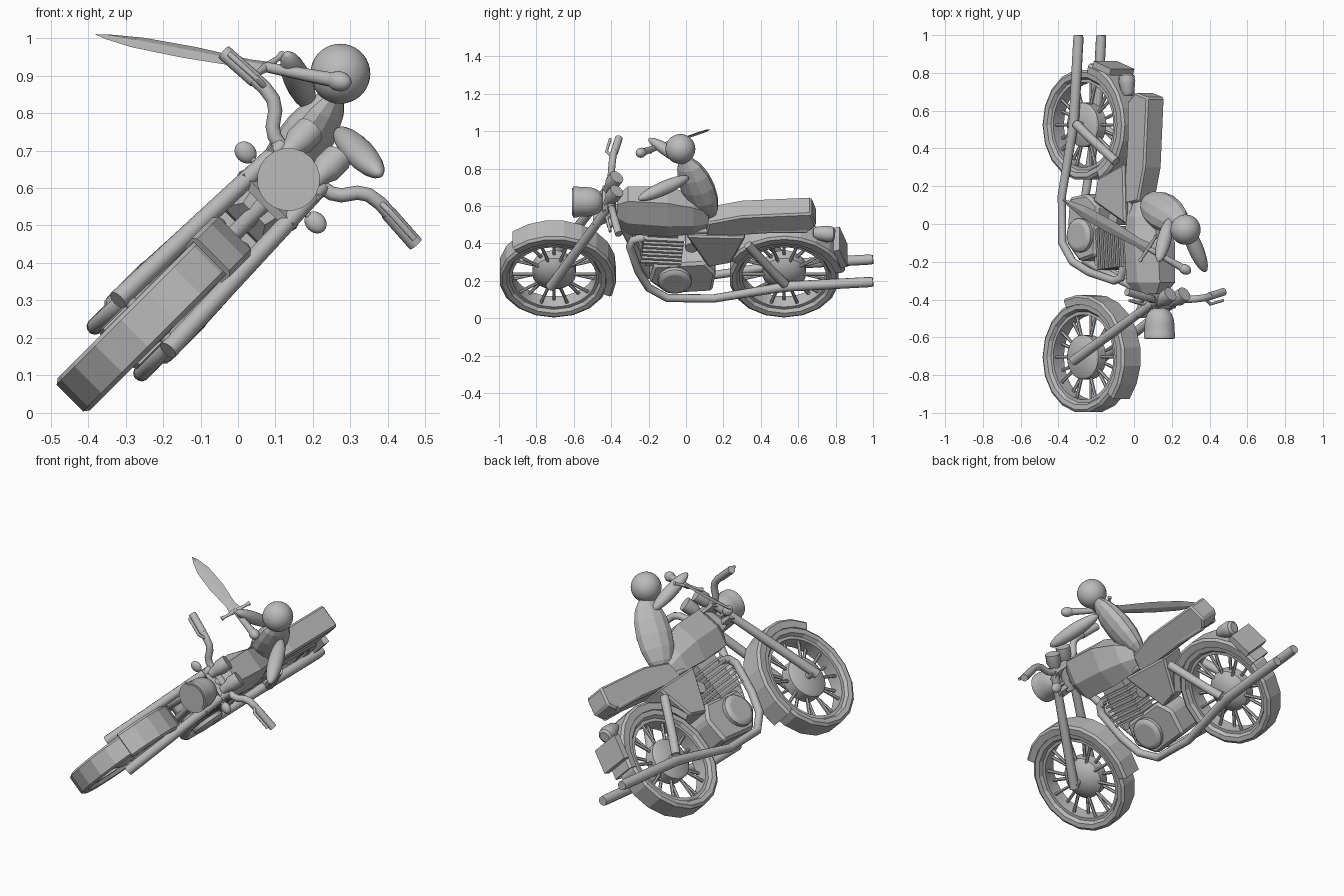
import bpy, bmesh
from math import sin, cos, radians, pi
from mathutils import Vector, Matrix

cube = bpy.data.objects.get("Cube")
if cube:
    bpy.data.objects.remove(cube)

grey = bpy.data.materials.new("plain_grey")
grey.use_nodes = True
grey.diffuse_color = (0.5, 0.5, 0.5, 1)
grey.node_tree.nodes["Principled BSDF"].inputs["Base Color"].default_value = (0.5, 0.5, 0.5, 1)

# The bike is built upright (x sideways, y back, z up), then leaned to its left
LEAN = Matrix.Translation((-0.445, 0, 0.043)) @ Matrix.Rotation(radians(45), 4, 'Y')
UPRIGHT = Matrix.Identity(4)


def finish(name, mesh, frame, smooth=False):
    ob = bpy.data.objects.new(name, mesh)
    bpy.context.collection.objects.link(ob)
    mesh.materials.clear()
    mesh.materials.append(grey)
    ob.matrix_world = frame
    if smooth:
        bpy.ops.object.select_all(action='DESELECT')
        ob.select_set(True)
        bpy.context.view_layer.objects.active = ob
        bpy.ops.object.shade_smooth_by_angle(angle=radians(40))
    return ob


def from_bm(name, bm, frame=LEAN, smooth=False):
    bmesh.ops.recalc_face_normals(bm, faces=bm.faces)
    mesh = bpy.data.meshes.new(name)
    bm.to_mesh(mesh)
    bm.free()
    return finish(name, mesh, frame, smooth)


def loft(name, rings, loop=False, frame=LEAN, smooth=False):
    """Skin closed rings of points."""
    bm = bmesh.new()
    vs = [[bm.verts.new(p) for p in ring] for ring in rings]
    pairs = list(zip(vs, vs[1:])) + ([(vs[-1], vs[0])] if loop else [])
    for a, b in pairs:
        for i in range(len(a)):
            j = (i + 1) % len(a)
            bm.faces.new((a[i], a[j], b[j], b[i]))
    if not loop:
        bm.faces.new(vs[0])
        bm.faces.new(vs[-1])
    return from_bm(name, bm, frame, smooth)


def revolve(name, section, y, z, segs, start=0, end=360, smooth=False):
    """Turn an (x, radius) section about a sideways axle; angle 0 is up, positive is back."""
    full = end - start == 360
    angles = [radians(start + (end - start) * i / segs) for i in range(segs if full else segs + 1)]
    rings = [[(x, y + r * sin(a), z + r * cos(a)) for x, r in section] for a in angles]
    return loft(name, rings, loop=full, smooth=smooth)


def tube(name, pts, radius, frame=LEAN, scales=None, res=4):
    cu = bpy.data.curves.new(name, 'CURVE')
    cu.dimensions = '3D'
    cu.bevel_depth, cu.bevel_resolution, cu.use_fill_caps = radius, res, True
    sp = cu.splines.new('POLY')
    sp.points.add(len(pts) - 1)
    for i, (p, q) in enumerate(zip(sp.points, pts)):
        p.co = (*q, 1)
        p.radius = scales[i] if scales else 1
    tmp = bpy.data.objects.new(name + "_path", cu)
    bpy.context.collection.objects.link(tmp)
    bpy.context.view_layer.update()
    mesh = bpy.data.meshes.new_from_object(tmp.evaluated_get(bpy.context.evaluated_depsgraph_get()))
    bpy.data.objects.remove(tmp)
    return finish(name, mesh, frame, True)


def pair(name, pts, radius, scales=None, res=4):
    for side, s in (("left", 1), ("right", -1)):
        tube(f"{side}_{name}", [(s * x, y, z) for x, y, z in pts], radius, scales=scales, res=res)


def box(name, size, loc, tilt=0):
    bm = bmesh.new()
    m = Matrix.Translation(loc) @ Matrix.Rotation(radians(tilt), 4, 'X') @ Matrix.Diagonal((*size, 1))
    bmesh.ops.create_cube(bm, size=1, matrix=m)
    return from_bm(name, bm)


def prism(name, profile, half, bevel):
    ob = loft(name, [[(x, y, z) for y, z in profile] for x in (-half, half)])
    mod = ob.modifiers.new("Bevel", 'BEVEL')
    mod.width, mod.segments = bevel, 1
    return ob


def ellipsoid(name, a, b, rx, ry, frame=LEAN, segs=16, smooth=True):
    """Ellipsoid whose long axis runs from a to b."""
    a, b = Vector(a), Vector(b)
    bm = bmesh.new()
    m = (Matrix.Translation((a + b) / 2) @ (b - a).to_track_quat('Z', 'Y').to_matrix().to_4x4()
         @ Matrix.Diagonal((rx, ry, (b - a).length / 2, 1)))
    bmesh.ops.create_uvsphere(bm, u_segments=segs, v_segments=segs // 2 + 2, radius=1, matrix=m)
    return from_bm(name, bm, frame, smooth)


# Wheels: tyre, rim, hub and spokes
AXLE = 0.29
TYRE = [(-.035, .24), (-.058, .255), (-.061, .28), (-.05, .295),
        (.05, .295), (.061, .28), (.058, .255), (.035, .24)]
RIM = [(-.04, .225), (-.04, .248), (.04, .248), (.04, .225)]
HUB = [(-.055, .001), (-.055, .105), (-.045, .117), (.015, .117), (.04, .09), (.06, .045), (.065, .001)]
for end, y in (("front", -.705), ("rear", .525)):
    revolve(f"{end}_tyre", TYRE, y, AXLE, 18)
    revolve(f"{end}_rim", RIM, y, AXLE, 36, smooth=True)
    revolve(f"{end}_hub", HUB, y, AXLE, 32, smooth=True)
    tube(f"{end}_axle", [(-.105, y, AXLE), (.105, y, AXLE)], .018)
    for i in range(20):
        a = 2 * pi * i / 20
        x = .018 if i % 2 else -.018
        tube(f"{end}_spoke_{i + 1}", [(x, y + r * sin(a), AXLE + r * cos(a)) for r in (.1, .235)], .009, res=1)

# Mudguards
GUARD = [(-.068, .28), (-.072, .318), (-.06, .331), (.06, .331), (.072, .318), (.068, .28),
         (.062, .28), (.062, .314), (-.062, .314), (-.062, .28)]
revolve("front_mudguard", GUARD, -.705, AXLE, 9, -42, 111)
revolve("rear_mudguard", GUARD, .525, AXLE, 9, -62, 78)

# Fork, gauges, headlight and indicators
pair("fork_leg", [(.095, -.725, .27), (.085, -.565, .57), (.075, -.405, .87)], .024, [1.1, 1.05, .95])
for name, y, z in (("lower_fork_clamp", -.46, .75), ("upper_fork_clamp", -.41, .85)):
    box(name, (.19, .07, .025), (0, y, z), 28)
pair("gauge", [(.052, -.42, .855), (.052, -.405, .89), (.052, -.395, .91), (.052, -.37, .955)], .04,
     [.6, .75, 1, 1])
tube("headlight", [(0, y, .82) for y in (-.445, -.45, -.47, -.5, -.535, -.57, -.58, -.605)], .084,
     scales=[.3, .5, .75, .9, .96, .96, 1, 1], res=8)
tube("headlight_lens", [(0, -.603, .82), (0, -.609, .82)], .075, res=8)
pair("indicator_stem", [(.06, -.41, .79), (.12, -.405, .79)], .009)
for name, s in (("left_indicator", 1), ("right_indicator", -1)):
    ellipsoid(name, (s * .1, -.4, .79), (s * .164, -.41, .79), .02, .027)

# Handlebar, grips and levers
pair("handlebar", [(0, -.40, .87), (.085, -.40, .87), (.108, -.4, .875), (.13, -.4, .89), (.155, -.397, .925),
                   (.18, -.394, .942), (.22, -.39, .948), (.36, -.36, .938)], .019)
pair("grip", [(.25, -.383, .945), (.362, -.359, .938)], .021)
pair("lever", [(.22, -.40, .95), (.25, -.425, .95), (.35, -.405, .945)], .008)

# Fuel tank
rings = []
for y, h, top, bot in ((-.37, .055, .83, .69), (-.31, .095, .88, .645), (-.1, .107, .872, .635),
                       (.04, .087, .825, .64), (.12, .05, .77, .65)):
    mid = bot + (top - bot) * .45
    rings.append([(-h * .75, y, bot), (-h, y, mid), (-h * .6, y, top),
                  (h * .6, y, top), (h, y, mid), (h * .75, y, bot)])
loft("fuel_tank", rings)

# Seat and side covers
prism("seat", [(.1, .61), (.12, .725), (.3, .772), (.67, .795), (.697, .7), (.66, .657)], .066, .01)
prism("side_cover", [(.0, .64), (.32, .63), (.24, .43), (.12, .4)], .08, .01)

# Engine: crankcase, finned cylinder and round covers
prism("crankcase", [(-.2, .3), (-.17, .42), (.1, .44), (.16, .36), (.14, .22), (-.1, .2)], .085, .015)
box("cylinder", (.12, .16, .28), (0, -.13, .53), -4)
for i in range(7):
    box(f"cooling_fin_{i + 1}", (.165, .215, .012), (0, -.135 + i * .003, .435 + i * .028), -4)
pair("engine_cover", [(x, -.06, .32) for x in (.05, .105, .118, .12)], .09, [1, 1, .85, .7], 6)
tube("carburettor", [(-.06, .03, .53), (.06, .03, .53)], .035)

# Frame tubes and shock absorbers
tube("down_tube", [(0, -.38, .76), (0, -.27, .45), (0, -.19, .26)], .022)
tube("steering_head", [(0, -.45, .74), (0, -.39, .86)], .032)
tube("backbone", [(0, -.4, .78), (0, .1, .66)], .022)
pair("seat_rail", [(.05, .0, .65), (.055, .65, .66)], .014)
pair("shock_absorber", [(.085, .33, .58), (.095, .47, .375), (.095, .53, .29)], .024)

# Exhausts
pair("exhaust", [(.045, -.2, .6), (.05, -.285, .58), (.06, -.3, .54), (.075, -.255, .37), (.085, -.2, .255),
                 (.088, -.1, .18), (.088, .15, .177), (.086, .45, .245), (.085, .55, .265), (.085, .97, .297),
                 (.085, 1.0, .299)], .026, [.85, .85, .85, .85, .85, .85, .85, .95, 1.05, 1.05, .95])

# Tail light and rear plate
tube("tail_light", [(0, y, .585 - (y - .68) * .12) for y in (.68, .70, .745, .755, .785, .795)], .045,
     scales=[.55, .8, .95, 1, .9, .6], res=5)
box("rear_plate", (.175, .035, .135), (0, .825, .475), 18)

# Rider
ellipsoid("rider_torso", (.05, .13, .535), (.265, -.005, .86), .1, .068, UPRIGHT, 12, False)
ellipsoid("rider_head", (.273, -.03, .825), (.273, -.03, .985), .08, .08, UPRIGHT, 32)
ellipsoid("rider_left_arm", (.265, .015, .755), (.38, -.255, .635), .041, .038, UPRIGHT)
ellipsoid("rider_right_arm", (.19, .03, .815), (.13, -.2, .96), .038, .034, UPRIGHT)

# Sword
pommel, tip = Vector((.27, -.24, .885)), Vector((-.38, .13, 1.01))
axis = (tip - pommel).normalized()
across = Vector((.1, .13, .065))
across = (across - axis * across.dot(axis)).normalized()
flat = axis.cross(across)
guard = pommel.lerp(tip, .3)
ellipsoid("sword_pommel", pommel - axis * .035, pommel + axis * .035, .027, .027, UPRIGHT)
tube("sword_grip", [pommel, pommel.lerp(guard, .5), guard], .017, UPRIGHT, [1.2, 1, .8])
tube("sword_guard", [guard - across * .085, guard - across * .06, guard, guard + across * .06,
                     guard + across * .085], .012, UPRIGHT, [1, .6, 1, .6, 1])
blade = []
for t, w in ((0, .034), (.12, .026), (.45, .037), (.75, .033), (.92, .016), (1, .001)):
    c = guard.lerp(tip, t)
    k = flat * min(.007, w * .4)
    blade.append([c + across * w, c + k, c - across * w, c - k])
loft("sword_blade", blade, frame=UPRIGHT)
